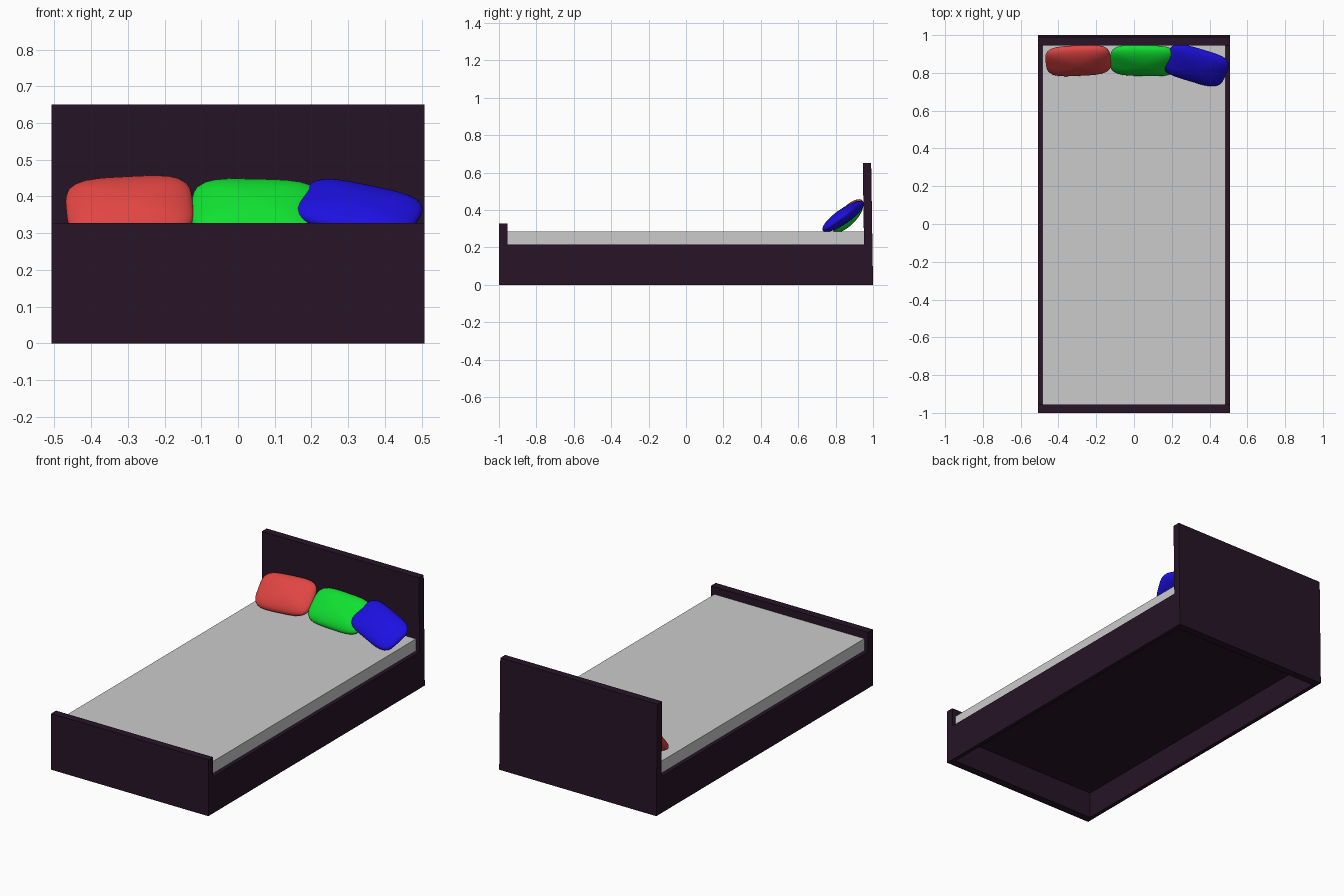
import bpy, bmesh
from math import radians, sqrt
from mathutils import Matrix, Vector

if "Cube" in bpy.data.objects:
    bpy.data.objects.remove(bpy.data.objects["Cube"])


def material(name, rgb):
    m = bpy.data.materials.new(name)
    m.diffuse_color = (*rgb, 1)
    m.use_nodes = True
    m.node_tree.nodes["Principled BSDF"].inputs["Base Color"].default_value = m.diffuse_color
    return m


def finish(bm, name, mat):
    me = bpy.data.meshes.new(name)
    bm.to_mesh(me)
    bm.free()
    if mat:
        me.materials.append(mat)
    ob = bpy.data.objects.new(name, me)
    bpy.context.collection.objects.link(ob)
    return ob


def box(name, x, y, z, mat=None, lean=0.0):
    """Box from (min, max) ranges; lean shifts the top edge along y."""
    bm = bmesh.new()
    bmesh.ops.create_cube(bm, size=1)
    for v in bm.verts:
        top = v.co.z > 0
        v.co = Vector((x[v.co.x > 0], y[v.co.y > 0] + (lean if top else 0), z[top]))
    return finish(bm, name, mat)


def pillow(name, centre, half, tilt, roll, mat):
    """Rounded-rectangle cushion leaning back by tilt, turned in its plane by roll."""
    bm = bmesh.new()
    bmesh.ops.create_uvsphere(bm, u_segments=40, v_segments=20, radius=1)
    for v in bm.verts:
        x, y, z = v.co
        r = sqrt(x * x + y * y)
        f = r / (x ** 4 + y ** 4) ** 0.25 if r > 1e-5 else 1
        v.co = Vector((half[0] * x * f, half[1] * y * f, half[2] * z))
    for face in bm.faces:
        face.smooth = True
    bm.transform(Matrix.Translation(centre)
                 @ Matrix.Rotation(radians(tilt), 4, 'X')
                 @ Matrix.Rotation(radians(roll), 4, 'Z'))
    return finish(bm, name, mat)


wood = material("dark_wood", (0.02, 0.007, 0.02))
red = material("red_fabric", (0.75, 0.06, 0.055))
green = material("green_fabric", (0.005, 0.75, 0.03))
blue = material("blue_fabric", (0.012, 0.005, 0.75))

# Frame
W, IN = 0.508, 0.485
box("headboard", (-W, W), (0.955, 1.0), (0, 0.65), wood, lean=-0.01)
box("footboard", (-W, W), (-1.0, -0.955), (0, 0.328), wood)
for side, s in (("left", -1), ("right", 1)):
    box(side + "_rail", tuple(sorted((s * IN, s * W))), (-0.955, 0.955), (0, 0.215), wood)
box("bed_base", (-IN, IN), (-0.955, 0.955), (0.155, 0.18), wood)

# Mattress
box("mattress", (-IN, IN), (-0.955, 0.952), (0.18, 0.285))

# Pillows
pillow("red_pillow", (-0.295, 0.865, 0.37), (0.173, 0.108, 0.045), 47, 4, red)
pillow("green_pillow", (0.05, 0.865, 0.364), (0.177, 0.108, 0.045), 46, -2, green)
pillow("blue_pillow", (0.328, 0.84, 0.365), (0.17, 0.105, 0.04), 35, -20, blue)
